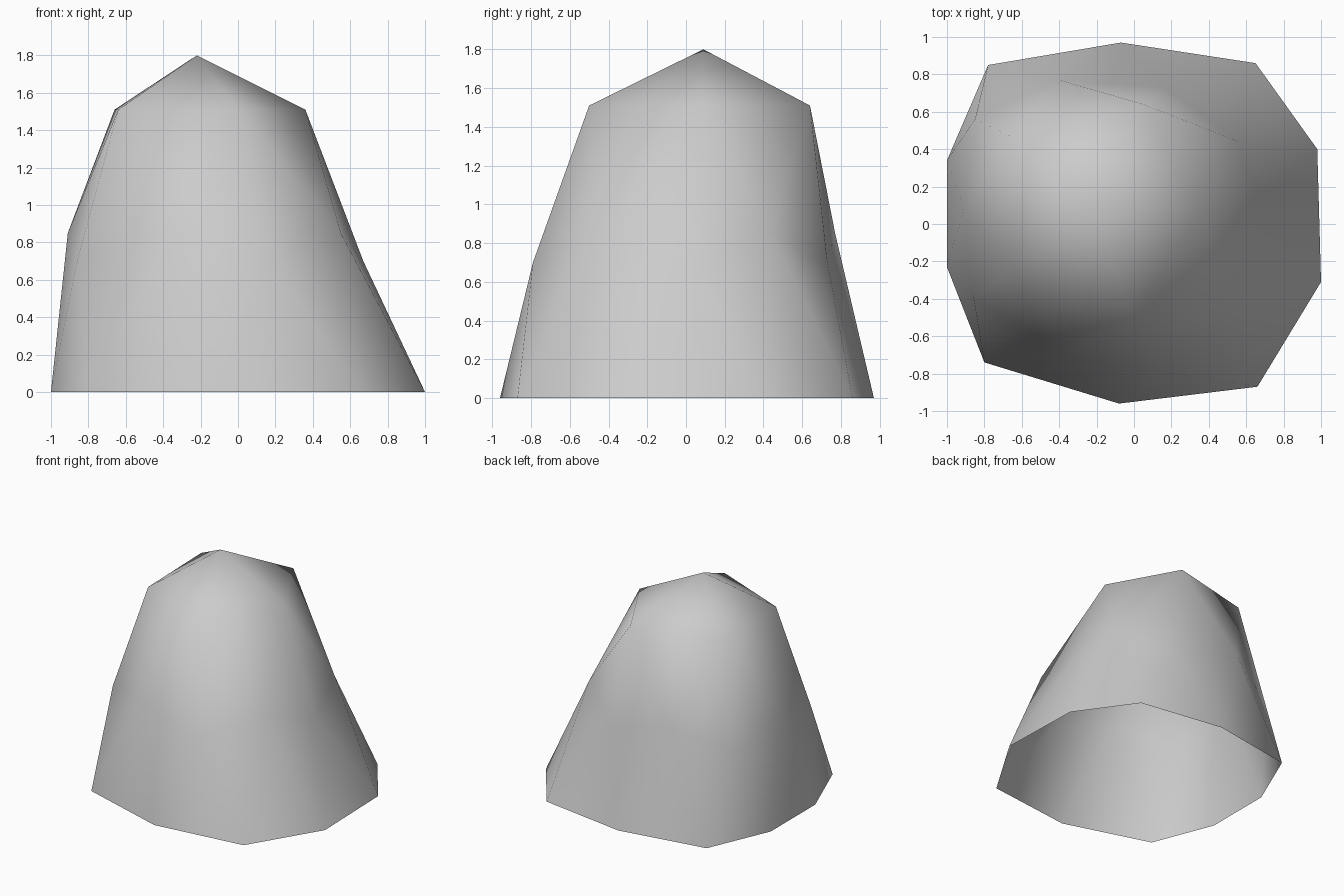
import bpy
import bmesh

cube = bpy.data.objects.get("Cube")
if cube:
    bpy.data.objects.remove(cube, do_unlink=True)

# Stone material
stone = bpy.data.materials.new("stone grey")
stone.use_nodes = True
colour = (0.6, 0.6, 0.6, 1.0)
stone.diffuse_color = colour
stone.node_tree.nodes["Principled BSDF"].inputs["Base Color"].default_value = colour

# Weathered rings of the boulder, counter-clockwise from +x
BASE = [(.98, .40), (.65, .86), (-.07, .97), (-.78, .85), (-1, .34),
        (-1, -.23), (-.80, -.74), (-.08, -.96), (.66, -.87), (1, -.31)]
LOW = [(.67, .03), (.16, .73), (-.85, .56), (-.86, -.38), (.16, -.79)]
HIGH = [(.56, .44), (-.40, .77), (-.91, .08), (-.36, -.71), (.55, -.46)]
TOP = [(.36, .08), (.05, .64), (-.66, .47), (-.64, -.24), (0, -.50)]

bm = bmesh.new()


def ring(points, z):
    return [bm.verts.new((x, y, z)) for x, y in points]


base, low, high, top = ring(BASE, 0), ring(LOW, .70), ring(HIGH, .85), ring(TOP, 1.51)
peak = bm.verts.new((-.22, .09, 1.8))

# Five matching wedges of triangles, open underneath
for k in range(5):
    n = (k + 1) % 5
    b0, b1, b2 = base[2 * k], base[2 * k + 1], base[2 * n]
    for tri in ((peak, top[k], top[n]),
                (top[k], low[k], high[k]),
                (top[k], high[k], top[n]),
                (top[n], high[k], low[n]),
                (low[k], b0, high[k]),
                (high[k], b0, b1),
                (high[k], b1, low[n]),
                (low[n], b1, b2)):
        bm.faces.new(tri).smooth = True

mesh = bpy.data.meshes.new("boulder")
bm.to_mesh(mesh)
bm.free()
mesh.materials.append(stone)
boulder = bpy.data.objects.new("boulder", mesh)
bpy.context.collection.objects.link(boulder)
